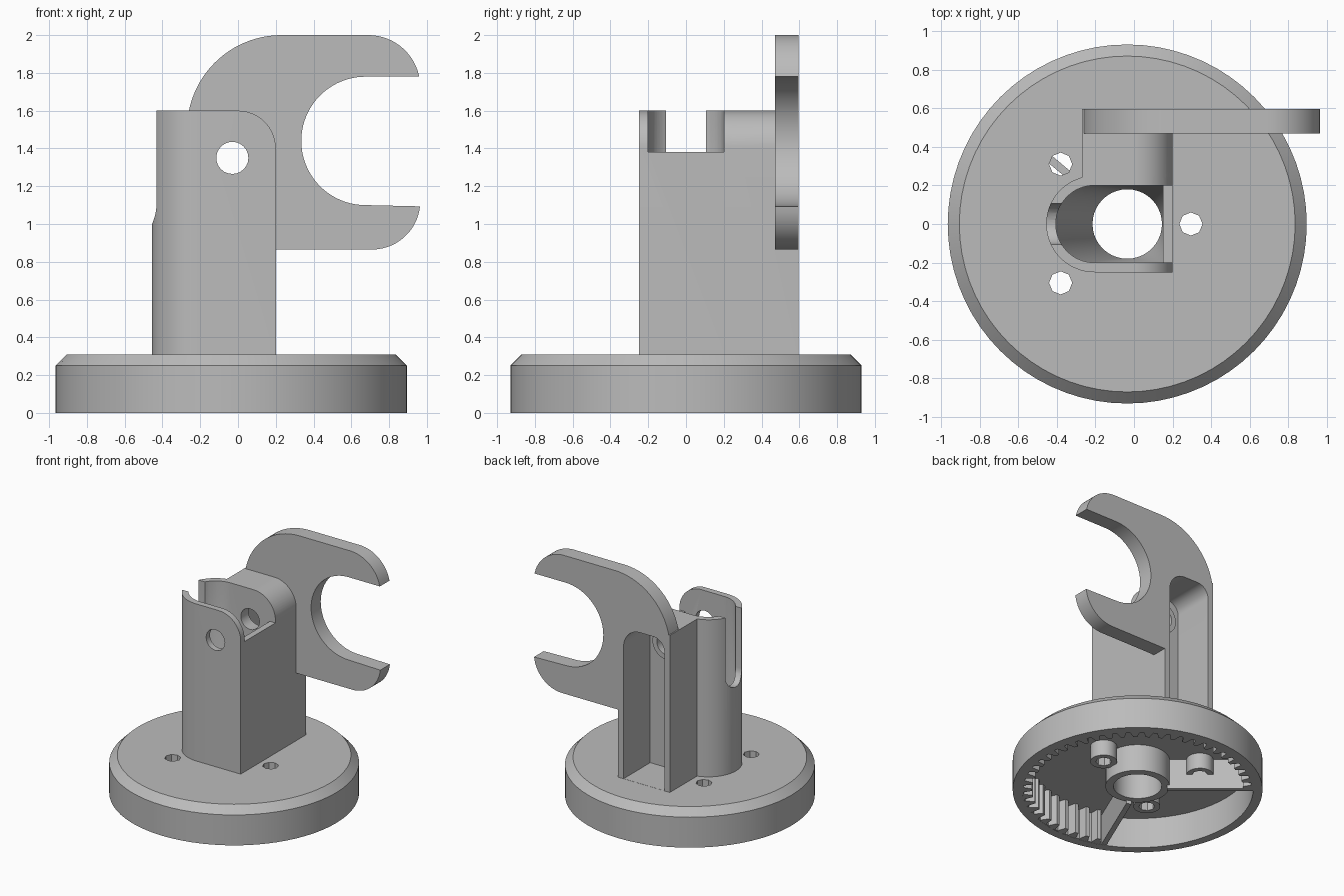
import bpy, bmesh
from math import sin, cos, pi, radians
from mathutils import Vector

if "Cube" in bpy.data.objects:
    bpy.data.objects.remove(bpy.data.objects["Cube"])

grey = bpy.data.materials.new("plain grey")
grey.use_nodes = True
grey.diffuse_color = (0.5, 0.5, 0.5, 1)
grey.node_tree.nodes["Principled BSDF"].inputs["Base Color"].default_value = (0.5, 0.5, 0.5, 1)

CX = -0.035          # centre of the round base
PIN = (-0.03, 1.35)  # pivot hole, x and z


def arc(cx, cy, r, a, b, n=20):
    return [(cx + r * cos(radians(a + (b - a) * i / n)),
             cy + r * sin(radians(a + (b - a) * i / n))) for i in range(n + 1)]


def circle(cx, cy, r, n=40):
    return arc(cx, cy, r, 0, 360 - 360 / n, n - 1)


def rect(x0, x1, y0, y1):
    return [(x0, y0), (x1, y0), (x1, y1), (x0, y1)]


def finish(name, bm):
    bmesh.ops.recalc_face_normals(bm, faces=bm.faces)
    mesh = bpy.data.meshes.new(name)
    bm.to_mesh(mesh)
    bm.free()
    mesh.materials.append(grey)
    obj = bpy.data.objects.new(name, mesh)
    bpy.context.collection.objects.link(obj)
    return obj


def prism(name, pts, lo, hi, axis="Z"):
    """Extrude a flat outline along z, a y-z outline along x, or an x-z outline along y."""
    place = {"X": lambda p: (lo, p[0], p[1]),
             "Y": lambda p: (p[0], lo, p[1]),
             "Z": lambda p: (p[0], p[1], lo)}[axis]
    step = Vector([hi - lo if a == axis else 0 for a in "XYZ"])
    bm = bmesh.new()
    face = bm.faces.new([bm.verts.new(place(p)) for p in pts])
    new = bmesh.ops.extrude_face_region(bm, geom=[face])["geom"]
    bmesh.ops.translate(bm, vec=step, verts=[v for v in new if isinstance(v, bmesh.types.BMVert)])
    return finish(name, bm)


def hull(name, points):
    bm = bmesh.new()
    for p in points:
        bm.verts.new(p)
    bmesh.ops.convex_hull(bm, input=bm.verts[:])
    bmesh.ops.delete(bm, geom=[v for v in bm.verts if not v.link_faces], context="VERTS")
    return finish(name, bm)


def combine(obj, tools, operation="DIFFERENCE"):
    for tool in tools:
        mod = obj.modifiers.new("boolean", "BOOLEAN")
        mod.operation, mod.solver, mod.object = operation, "EXACT", tool
        graph = bpy.context.evaluated_depsgraph_get()
        mesh = bpy.data.meshes.new_from_object(obj.evaluated_get(graph))
        obj.modifiers.clear()
        obj.data = mesh
        bpy.data.objects.remove(tool)


def smooth(obj):
    bpy.ops.object.select_all(action="DESELECT")
    obj.select_set(True)
    bpy.context.view_layer.objects.active = obj
    bpy.ops.object.shade_smooth_by_angle(angle=radians(28))


# Round base: chamfered cup, open underneath
bm = bmesh.new()
profile = [(0, 0.31), (0.87, 0.31), (0.93, 0.25), (0.93, 0), (0.86, 0), (0.86, 0.25), (0, 0.25)]
rows = [bm.verts.new((CX + r, 0, z)) for r, z in profile]
edges = [bm.edges.new(pair) for pair in zip(rows, rows[1:])]
bmesh.ops.spin(bm, geom=rows + edges, cent=(CX, 0, 0), axis=(0, 0, 1), angle=2 * pi, steps=72)
bmesh.ops.remove_doubles(bm, verts=bm.verts[:], dist=0.0005)
base = finish("round_base", bm)

# Screw holes with short bosses, and the central bore
screws = [(0.295, 0), (-0.38, 0.31), (-0.38, -0.305)]
combine(base, [prism("hole", circle(x, y, 0.06, 8), -0.1, 0.5) for x, y in screws])
combine(base, [prism("bore", circle(CX, 0, 0.18), -0.1, 0.5)])
smooth(base)
for i, (x, y) in enumerate(screws):
    boss = prism(f"screw_boss_{i + 1}", circle(x, y, 0.1, 24), 0.12, 0.251)
    combine(boss, [prism("hole", circle(x, y, 0.06, 8), -0.1, 0.5)])
    smooth(boss)

# Hub ring below the base
hub = prism("hub_ring", circle(CX, 0, 0.24), 0.03, 0.251)
combine(hub, [prism("bore", circle(CX, 0, 0.18), -0.1, 0.5)])
smooth(hub)

# Inner gear teeth along part of the rim, between two radial dividers
start, end, teeth = -113, 140, 37
step = (end - start) / teeth
inner = []
for i in range(teeth):
    for part, r in ((0, 0.85), (0.3, 0.85), (0.5, 0.785), (0.8, 0.785)):
        a = radians(start + (i + part) * step)
        inner.append((CX + r * cos(a), r * sin(a)))
prism("gear_teeth", arc(CX, 0, 0.88, end, start, 60) + inner, 0.001, 0.251)
for i, a in enumerate((start, end)):
    divider = prism(f"divider_{i + 1}", rect(0.22, 0.88, -0.02, 0.02), 0.002, 0.251)
    divider.location.x = CX
    divider.rotation_euler.z = radians(a)

# Upright column with a half-round left side
column = prism("upright_bracket", arc(-0.205, 0, 0.25, 90, 270, 32) + [(0.2, -0.25), (0.2, 0.25)], 0.3, 1.6)
corner = arc(0, 1.4, 0.2, 90, 0, 16) + [(0.3, 1.4), (0.3, 1.7), (0, 1.7)]
cavity = arc(-0.205, 0, 0.2, 90, 270, 32) + [(0.15, -0.2), (0.15, 0.2)]
funnel = [(x, y, z) for z in (0.95, 1.7) for x, y in cavity]
funnel += [(x, y, 0.55) for x, y in circle(CX, 0, 0.18)]
slot = arc(0, 1.105, 0.105, 180, 360, 16) + [(0.105, 1.8), (-0.105, 1.8)]
combine(column, [
    prism("corner", corner, -0.4, 0.4, "Y"),
    hull("funnel", funnel),
    prism("bore", circle(CX, 0, 0.18), 0.1, 0.6),
    prism("slot", slot, -0.6, -0.3, "X"),
    prism("notch", rect(0.1, 0.3, -0.2, 0.2), 1.38, 1.8),
])

# Rear housing and the open fork plate
housing = prism("housing", [(-0.27, 0.3), (0.2, 0.3)] + arc(0, 1.4, 0.2, 0, 90, 16) + [(-0.27, 1.6)],
                0.21, 0.595, "Y")
fork = ([(-0.27, 0.865)] + arc(0.71, 1.12, 0.255, -90, -6, 14)
        + arc(0.675, 1.44, 0.34, 270, 90, 40) + [(0.96, 1.78)]
        + arc(0.69, 1.725, 0.275, 14, 90, 14) + arc(0.23, 1.5, 0.5, 90, 180, 24))
plate = prism("fork", fork, 0.47, 0.595, "Y")
combine(column, [housing, plate], "UNION")

# Arched channel open at the back, with a pivot boss and pivot hole
channel = ([(-0.22, 0.311), (0.15, 0.311)] + arc(0, 1.4, 0.15, 0, 90, 16)
           + arc(-0.12, 1.45, 0.1, 90, 180, 10))
combine(column, [prism("channel", channel, 0.25, 0.8, "Y")])
combine(column, [prism("boss", circle(*PIN, 0.125), 0.24, 0.3, "Y")], "UNION")
combine(column, [prism("pin", circle(*PIN, 0.085, 24), -0.5, 0.4, "Y")])
smooth(column)
